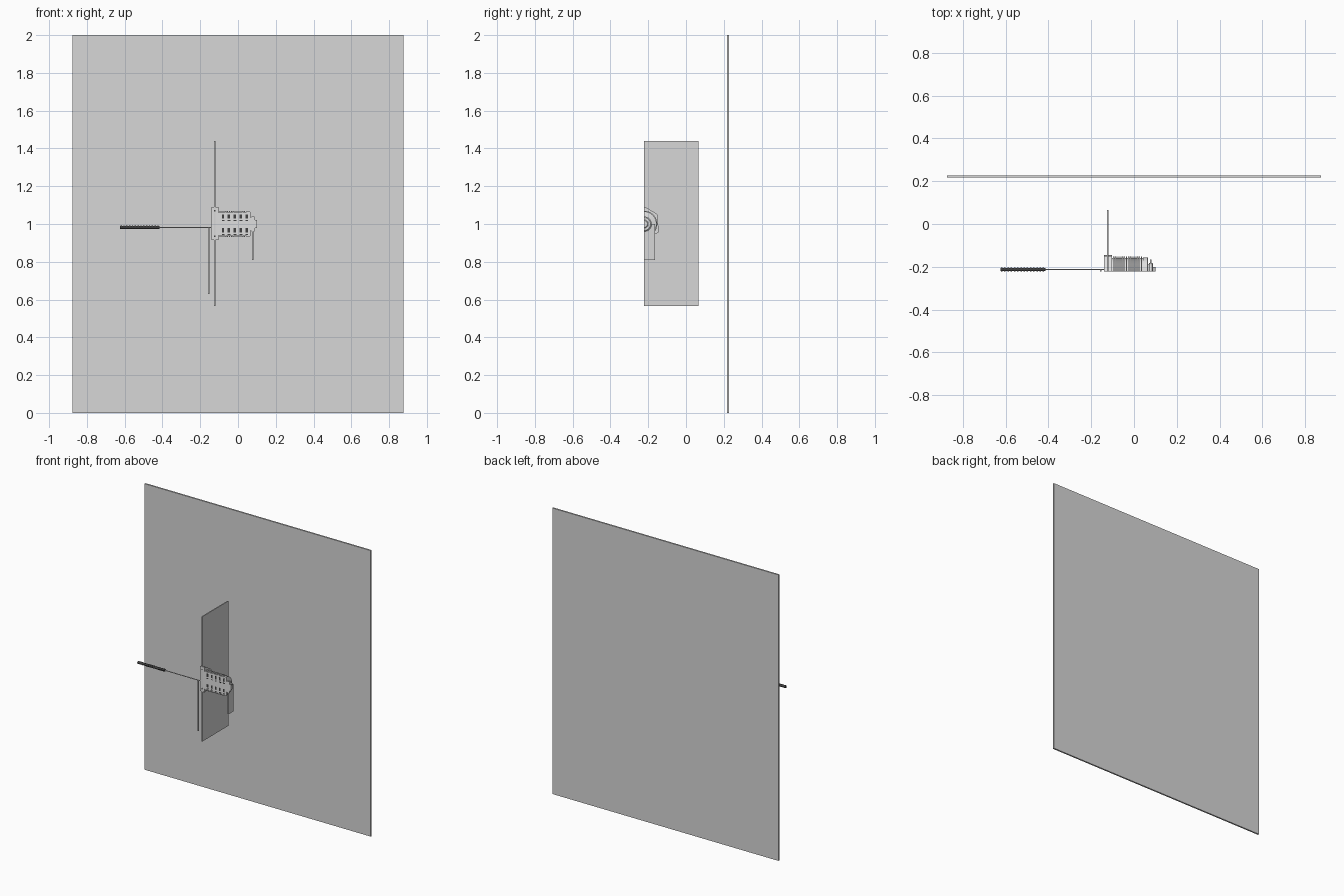
import bpy, bmesh, math
from mathutils import Vector

cube = bpy.data.objects.get("Cube")
if cube:
    bpy.data.objects.remove(cube, do_unlink=True)


def material(name, v):
    m = bpy.data.materials.new(name)
    m.use_nodes = True
    m.diffuse_color = (v, v, v, 1)
    m.node_tree.nodes["Principled BSDF"].inputs["Base Color"].default_value = (v, v, v, 1)
    return m


PANEL = material("panel grey", 0.68)
METAL = material("light metal", 0.74)
DARK = material("dark grey", 0.05)
FRONT = -0.222   # plane of the cut face
AXIS = 1.0       # height of the machine axis


def finish(bm, name, mat, smooth=False):
    bmesh.ops.recalc_face_normals(bm, faces=bm.faces[:])
    me = bpy.data.meshes.new(name)
    bm.to_mesh(me)
    bm.free()
    ob = bpy.data.objects.new(name, me)
    bpy.context.collection.objects.link(ob)
    me.materials.append(mat)
    if smooth:
        bpy.ops.object.select_all(action="DESELECT")
        bpy.context.view_layer.objects.active = ob
        ob.select_set(True)
        bpy.ops.object.shade_smooth_by_angle()
    return ob


def box(name, x, y, z, mat):
    """Box from (min, max) pairs."""
    bm = bmesh.new()
    bmesh.ops.create_cube(bm, size=1)
    for v in bm.verts:
        v.co = [(a + b) / 2 + c * (b - a) for (a, b), c in zip((x, y, z), v.co)]
    return finish(bm, name, mat)


def prism(name, outline, x0, x1, mat):
    """Extrude a y-z outline along x."""
    bm = bmesh.new()
    face = bm.faces.new([bm.verts.new((x0, y, z)) for y, z in outline])
    ext = bmesh.ops.extrude_face_region(bm, geom=[face])
    top = [g for g in ext["geom"] if isinstance(g, bmesh.types.BMVert)]
    bmesh.ops.translate(bm, verts=top, vec=(x1 - x0, 0, 0))
    # the moved cap leaves the start open, so close it
    bmesh.ops.holes_fill(bm, edges=[e for e in bm.edges if e.is_boundary])
    return finish(bm, name, mat)


def half_lathe(name, profile, mat):
    """Spin an (x, radius) profile half a turn and close its cut face."""
    bm = bmesh.new()
    vs = [bm.verts.new((x, FRONT, AXIS + r)) for x, r in profile]
    es = [bm.edges.new(p) for p in zip(vs, vs[1:])]
    bmesh.ops.spin(bm, geom=vs + es, cent=(0, FRONT, AXIS), axis=(-1, 0, 0),
                   angle=math.pi, steps=20)
    bmesh.ops.remove_doubles(bm, verts=bm.verts[:], dist=1e-5)
    rim = [e for e in bm.edges if e.is_boundary]
    bmesh.ops.triangle_fill(bm, edges=rim, use_beauty=True)
    return finish(bm, name, mat, True)


def rod(name, x0, x1, r, y, z, mat, sides=12):
    bm = bmesh.new()
    bmesh.ops.create_cone(bm, cap_ends=True, segments=sides, radius1=r, radius2=r, depth=x1 - x0)
    for v in bm.verts:
        v.co = Vector(((x0 + x1) / 2 + v.co.z, y + v.co.x, z + v.co.y))
    return finish(bm, name, mat, True)


# Large wall and mounting plate
box("wall_panel", (-0.875, 0.875), (0.217, 0.228), (0, 2), PANEL)
box("mounting_plate", (-0.1265, -0.1195), (FRONT, 0.065), (0.567, 1.44), PANEL)

# Bolted flange, cut in half
prism("flange", [(FRONT, 1.09), (-0.205, 1.085), (-0.15, 1.05), (-0.145, 0.955),
                 (-0.165, 0.945), (-0.205, 0.92), (FRONT, 0.915)], -0.14, -0.102, METAL)

# Finned casing, cut in half
profile = [(-0.102, 0), (-0.102, 0.062)]
for i in range(14):
    x = -0.098 + i * 0.01
    profile += [(x, 0.062), (x, 0.07), (x + 0.006, 0.07), (x + 0.006, 0.062)]
profile += [(0.043, 0.062), (0.043, 0.066), (0.064, 0.066), (0.066, 0.062), (0.066, 0)]
half_lathe("finned_casing", profile, METAL)
half_lathe("end_cap", [(0.066, 0), (0.066, 0.032), (0.072, 0.04), (0.085, 0.04),
                       (0.09, 0.034), (0.09, 0.022), (0.098, 0.022), (0.101, 0.018),
                       (0.101, 0)], METAL)

# Chambers and bolts seen on the cut face
for i in range(5):
    x = -0.086 + i * 0.0315
    for side, z in (("upper", 1.035), ("lower", 0.962)):
        box(f"{side}_chamber_{i + 1}", (x, x + 0.014), (FRONT - 0.001, FRONT + 0.002),
            (z - 0.02, z - 0.014), DARK)
        box(f"{side}_winding_{i + 1}", (x, x + 0.012), (FRONT - 0.001, FRONT + 0.002),
            (z - 0.006, z + 0.016), DARK)
for z in (0.935, 1.07):
    box("flange_bolt", (-0.128, -0.12), (FRONT - 0.001, FRONT + 0.002), (z - 0.004, z + 0.004), DARK)

# Hanging end plate and support post
box("end_plate", (0.074, 0.081), (FRONT, -0.165), (0.81, 1.0), PANEL)
box("support_post", (-0.159, -0.152), (FRONT, -0.214), (0.63, 0.98), PANEL)

# Thin spindle with a ribbed grip
rod("spindle", -0.42, -0.13, 0.003, -0.213, 0.982, PANEL, 8)
rod("grip", -0.625, -0.415, 0.008, -0.213, 0.982, DARK, 16)
for i in range(14):
    x = -0.622 + i * 0.015
    rod("grip_rib", x, x + 0.007, 0.0095, -0.213, 0.982, DARK, 16)
